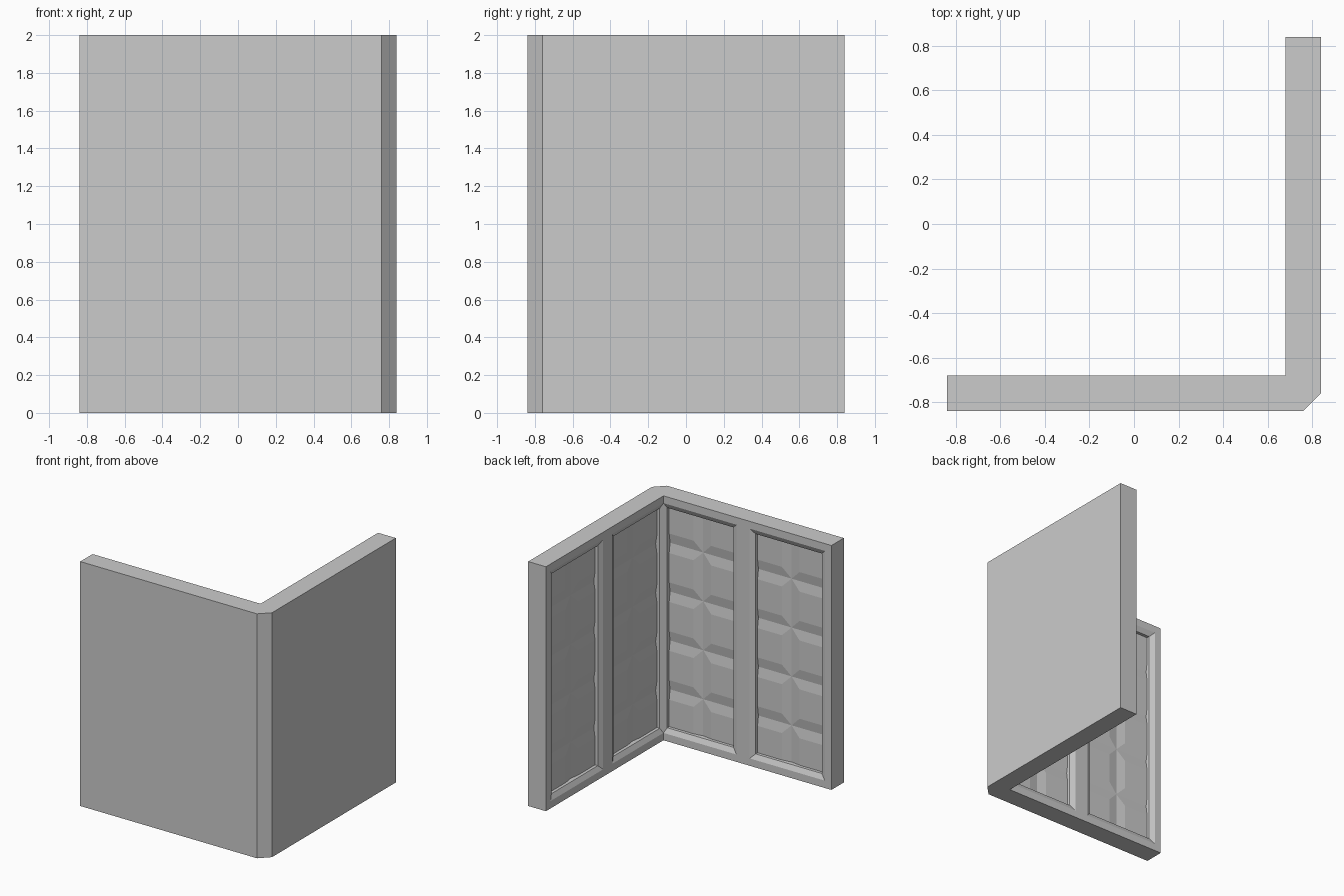
import bpy, bmesh
from mathutils import Vector

if "Cube" in bpy.data.objects:
    bpy.data.objects.remove(bpy.data.objects["Cube"])

INNER, BACK = 0.68, 0.08      # inner wall plane, depth of the solid core
TILE, BEVEL, RELIEF = 0.4, 0.08, 0.012
LIP = 0.02                    # depth of the chamfer around each panel


# wall coordinates: s = distance from inner corner, d = depth into wall, z = up
def front(s, d, z):
    return Vector((INNER - s, -INNER - d, z))


def side(s, d, z):
    return Vector((INNER + d, -INNER + s, z))


def finish(bm, name, place=None):
    if place:
        for v in bm.verts:
            v.co = place(*v.co)
    bmesh.ops.recalc_face_normals(bm, faces=bm.faces)
    me = bpy.data.meshes.new(name)
    bm.to_mesh(me)
    bm.free()
    ob = bpy.data.objects.new(name, me)
    bpy.context.collection.objects.link(ob)


def prism(name, pts, offset, place=None):
    """Closed solid swept from a flat profile."""
    bm = bmesh.new()
    a = [bm.verts.new(p) for p in pts]
    b = [bm.verts.new(Vector(p) + Vector(offset)) for p in pts]
    bm.faces.new(a)
    bm.faces.new(b[::-1])
    for i in range(len(a)):
        bm.faces.new((a[i - 1], a[i], b[i], b[i - 1]))
    finish(bm, name, place)


def quilt(name, s0, s1, z0, z1, d, place):
    """Grid of bevelled cushions, clipped to a rectangle and given depth."""
    bm = bmesh.new()
    for i in range(-1, 4):
        for j in range(5):
            a, b = -0.08 + i * TILE, j * TILE

            def ring(m, depth):
                return [bm.verts.new((a + x, depth, b + z)) for x, z in
                        ((m, m), (TILE - m, m), (TILE - m, TILE - m), (m, TILE - m))]
            lo, hi = ring(0, d + RELIEF), ring(BEVEL, d)
            bm.faces.new(hi)
            for k in range(4):
                n = (k + 1) % 4
                bm.faces.new((lo[k], lo[n], hi[n], hi[k]))
    bmesh.ops.remove_doubles(bm, verts=bm.verts, dist=1e-4)
    for co, no in (((s0, 0, 0), (-1, 0, 0)), ((s1, 0, 0), (1, 0, 0)),
                   ((0, 0, z0), (0, 0, -1)), ((0, 0, z1), (0, 0, 1))):
        bmesh.ops.bisect_plane(bm, geom=bm.verts[:] + bm.edges[:] + bm.faces[:],
                               plane_co=co, plane_no=no, clear_outer=True)
    rim = [e for e in bm.edges if e.is_boundary]
    r = bmesh.ops.extrude_edge_only(bm, edges=rim)
    for g in r["geom"]:
        if isinstance(g, bmesh.types.BMVert):
            g.co.y = BACK
    bmesh.ops.holes_fill(bm, edges=[e for e in bm.edges if e.is_boundary], sides=0)
    finish(bm, name, place)


# solid L-shaped core with chamfered outer corner
c = INNER + BACK
prism("wall_core", [(x, y, 0) for x, y in (
    (-0.84, -0.84), (0.76, -0.84), (0.84, -0.76), (0.84, 0.84),
    (c, 0.84), (c, -c), (-0.84, -c))], (0, 0, 2))

for wall, place in (("front", front), ("side", side)):
    # chamfered frame around the panels
    edge = ((0, 0), (0, 0.06), (LIP, 0.10), (BACK, 0.10), (BACK, 0))
    prism(wall + "_top_rail", [(-BACK, d, 2 - w) for d, w in edge],
          (1.52 + BACK, 0, 0), place)
    prism(wall + "_bottom_rail", [(-BACK, d, w) for d, w in edge],
          (1.52 + BACK, 0, 0), place)
    prism(wall + "_end_post", [(1.52 - w, d, 0) for d, w in edge], (0, 0, 2), place)
    prism(wall + "_corner_post", [(s, d, 0) for s, d in (
        (-BACK, 0), (0, 0), (0.02, LIP), (0.02, BACK), (-BACK, BACK))], (0, 0, 2), place)
    prism(wall + "_middle_stile", [(s, d, 0) for s, d in (
        (0.62, BACK), (0.62, LIP), (0.66, 0), (0.78, 0), (0.82, LIP), (0.82, BACK))],
        (0, 0, 2), place)
    # recessed cushioned panels
    quilt(wall + "_inner_panel", 0.02, 0.62, 0.1, 1.9, 0.045, place)
    quilt(wall + "_outer_panel", 0.82, 1.42, 0.1, 1.9, 0.045, place)
